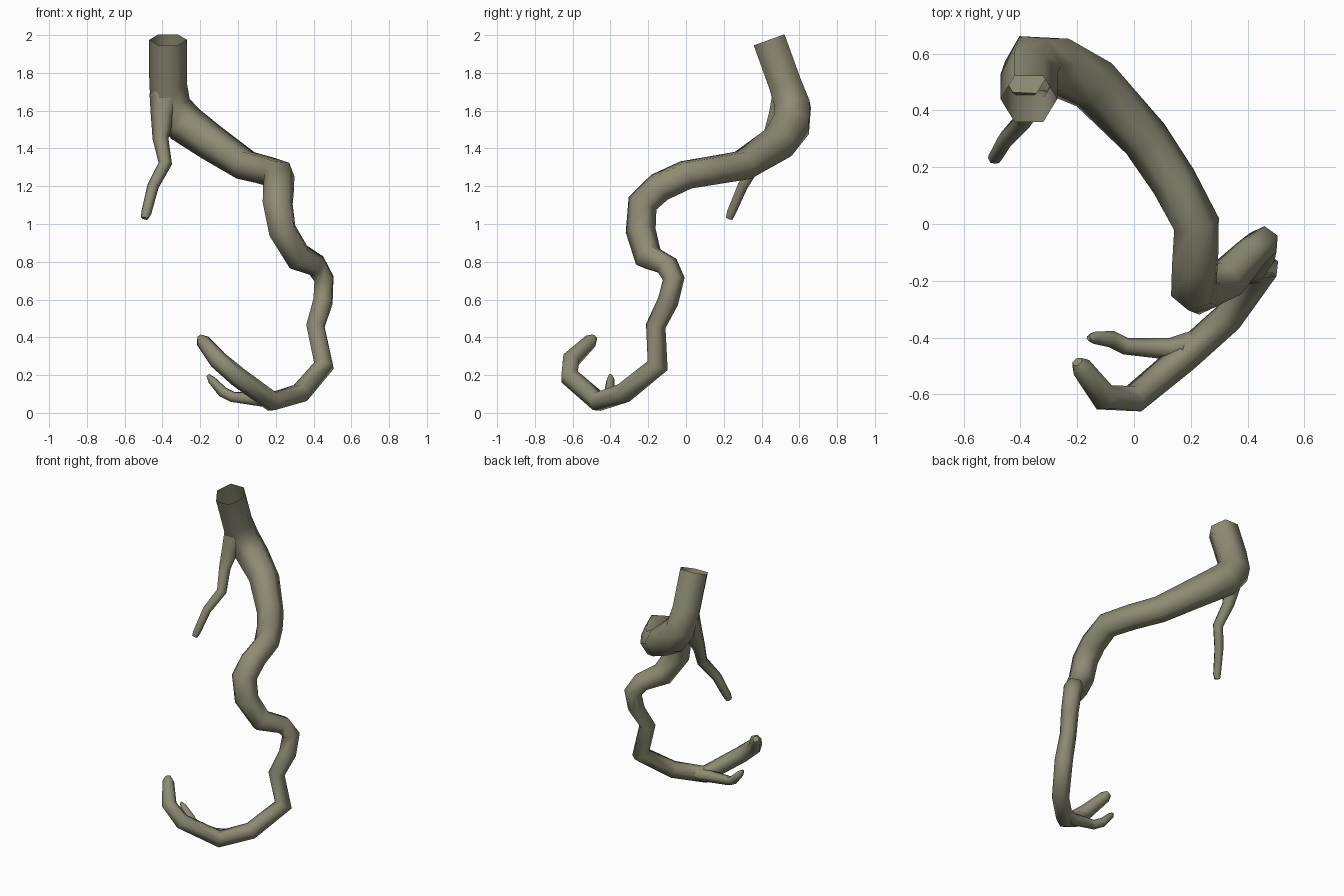
import bpy, bmesh, math
from mathutils import Vector

SIDES = 6
bark = bpy.data.materials.new("olive_grey")
bark.diffuse_color = (0.27, 0.262, 0.175, 1)


def tube(name, path, open_start=False):
    """Sweep a tapering six-sided ring along (x, y, z, radius) points."""
    pts = [Vector(p[:3]) for p in path]
    bm = bmesh.new()
    side = Vector((1, 0, 0))
    rings = []
    for i, p in enumerate(pts):
        a = (p - pts[i - 1]).normalized() if i else Vector()
        b = (pts[i + 1] - p).normalized() if i < len(pts) - 1 else Vector()
        t = (a + b).normalized()
        side = (side - t * side.dot(t)).normalized()
        up = t.cross(side)
        r = path[i][3]
        rings.append([bm.verts.new(p + r * (math.cos(k * math.tau / SIDES) * side
                                            + math.sin(k * math.tau / SIDES) * up))
                      for k in range(SIDES)])
    for lo, hi in zip(rings, rings[1:]):
        for k in range(SIDES):
            n = (k + 1) % SIDES
            bm.faces.new((lo[k], lo[n], hi[n], hi[k]))
    bm.faces.new(rings[-1])
    if not open_start:
        bm.faces.new(rings[0][::-1])
    for f in bm.faces:
        f.smooth = len(f.verts) == 4
    me = bpy.data.meshes.new(name)
    bm.to_mesh(me)
    bm.free()
    me.materials.append(bark)
    ob = bpy.data.objects.new(name, me)
    bpy.context.collection.objects.link(ob)
    return ob


# Main winding stem, open at the top, ending in the upturned large tip
tube("main_stem", [
    (-0.37, 0.44, 1.975, 0.10), (-0.37, 0.525, 1.74, 0.10),
    (-0.355, 0.565, 1.62, 0.108), (-0.28, 0.56, 1.53, 0.108),
    (-0.14, 0.49, 1.43, 0.098), (0.04, 0.30, 1.31, 0.085),
    (0.14, 0.15, 1.285, 0.082), (0.22, 0.0, 1.26, 0.082),
    (0.215, -0.14, 1.195, 0.083), (0.21, -0.23, 1.11, 0.083),
    (0.235, -0.24, 0.965, 0.08), (0.32, -0.20, 0.825, 0.077),
    (0.415, -0.10, 0.78, 0.062), (0.455, -0.065, 0.71, 0.058),
    (0.45, -0.095, 0.59, 0.056), (0.41, -0.16, 0.46, 0.053),
    (0.455, -0.15, 0.25, 0.058), (0.33, -0.33, 0.105, 0.055),
    (0.18, -0.465, 0.06, 0.055), (0.0, -0.615, 0.19, 0.053),
    (-0.105, -0.61, 0.28, 0.05), (-0.185, -0.505, 0.38, 0.038),
    (-0.2, -0.485, 0.4, 0.02)], open_start=True)

# Thin branch hanging from the upper fork
tube("upper_branch", [
    (-0.385, 0.53, 1.68, 0.084), (-0.40, 0.49, 1.57, 0.062),
    (-0.41, 0.44, 1.45, 0.042), (-0.385, 0.37, 1.32, 0.036),
    (-0.45, 0.30, 1.20, 0.031), (-0.485, 0.24, 1.06, 0.027),
    (-0.495, 0.23, 1.03, 0.02)])

# Small twig beside the lower tip
tube("lower_twig", [
    (0.24, -0.41, 0.075, 0.045), (0.13, -0.44, 0.07, 0.04),
    (-0.03, -0.43, 0.085, 0.03), (-0.08, -0.405, 0.11, 0.03),
    (-0.14, -0.40, 0.175, 0.022), (-0.16, -0.402, 0.2, 0.009)])
